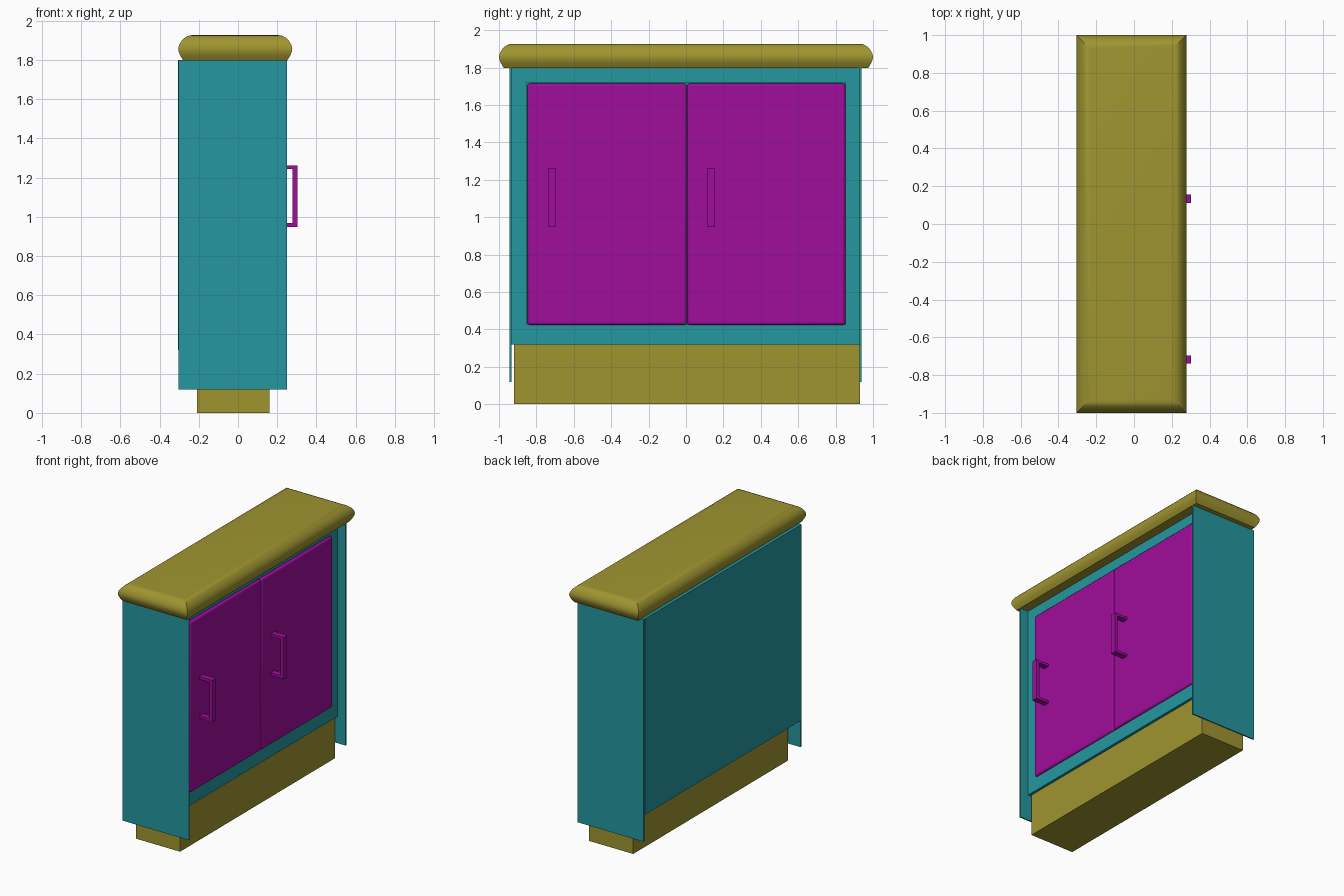
import bpy
import bmesh
import math

cube = bpy.data.objects.get("Cube")
if cube:
    bpy.data.objects.remove(cube, do_unlink=True)


def material(name, rgb):
    mat = bpy.data.materials.new(name)
    mat.use_nodes = True
    mat.diffuse_color = (*rgb, 1)
    mat.node_tree.nodes["Principled BSDF"].inputs["Base Color"].default_value = (*rgb, 1)
    return mat


olive = material("olive", (0.35, 0.30, 0.03))
teal = material("teal", (0.018, 0.31, 0.35))
purple = material("purple", (0.35, 0.004, 0.33))


def add_object(name, bm, mat):
    bmesh.ops.recalc_face_normals(bm, faces=bm.faces)
    mesh = bpy.data.meshes.new(name)
    bm.to_mesh(mesh)
    bm.free()
    mesh.materials.append(mat)
    obj = bpy.data.objects.new(name, mesh)
    bpy.context.collection.objects.link(obj)
    return obj


def add_box(bm, x, y, z):
    """Box from (min, max) pairs on each axis."""
    verts = bmesh.ops.create_cube(bm, size=1)["verts"]
    for v in verts:
        v.co = [lo + (c + 0.5) * (hi - lo) for c, (lo, hi) in zip(v.co, (x, y, z))]


def box(name, mat, x, y, z):
    bm = bmesh.new()
    add_box(bm, x, y, z)
    return add_object(name, bm, mat)


def smooth(obj):
    bpy.ops.object.select_all(action="DESELECT")
    obj.select_set(True)
    bpy.context.view_layer.objects.active = obj
    bpy.ops.object.shade_smooth_by_angle(angle=math.radians(35))


# Base and carcass
box("plinth", olive, (-0.21, 0.16), (-0.92, 0.93), (0, 0.32))
box("carcass", teal, (-0.305, 0.16), (-0.934, 0.928), (0.32, 1.8))
box("right_side_panel", teal, (-0.303, 0.25), (-0.944, -0.934), (0.12, 1.8))
box("left_side_panel", teal, (-0.303, 0.25), (0.928, 0.938), (0.12, 1.8))

# Frame around the doors
frame_x = (0.16, 0.18)
box("bottom_rail", teal, frame_x, (-0.934, 0.928), (0.32, 0.425))
box("top_rail", teal, frame_x, (-0.934, 0.928), (1.72, 1.8))
box("right_stile", teal, frame_x, (-0.934, -0.85), (0.425, 1.72))
box("left_stile", teal, frame_x, (0.853, 0.928), (0.425, 1.72))

# Doors with softened edges, each with a bar handle
for side, y0, y1, handle_y in (("right", -0.848, 0.004, -0.717), ("left", 0.006, 0.852, 0.133)):
    door = box(side + "_door", purple, (0.161, 0.195), (y0, y1), (0.424, 1.714))
    bevel = door.modifiers.new("soft_edges", "BEVEL")
    bevel.width = 0.014
    bevel.segments = 3
    smooth(door)

    bm = bmesh.new()
    span = (handle_y - 0.022, handle_y + 0.022)
    add_box(bm, (0.278, 0.303), span, (0.948, 1.263))
    for z in (0.948, 1.243):
        add_box(bm, (0.19, 0.278), span, (z, z + 0.02))
    add_object(side + "_handle", bm, purple)

# Worktop: stacked rectangles following a rounded edge profile (inset, height)
profile = [(0.026, 1.797), (0.012, 1.82), (0.003, 1.84), (0, 1.858), (0.005, 1.878),
           (0.018, 1.899), (0.036, 1.916), (0.055, 1.925), (0.075, 1.927)]
bm = bmesh.new()
rings = []
for inset, z in profile:
    x0, x1, y = -0.305 + inset, 0.277 - inset, 1 - inset
    rings.append([bm.verts.new(p) for p in ((x0, -y, z), (x1, -y, z), (x1, y, z), (x0, y, z))])
for low, high in zip(rings, rings[1:]):
    for i in range(4):
        j = (i + 1) % 4
        bm.faces.new((low[i], low[j], high[j], high[i]))
bm.faces.new(rings[0][::-1])
bm.faces.new(rings[-1])
smooth(add_object("worktop", bm, olive))
